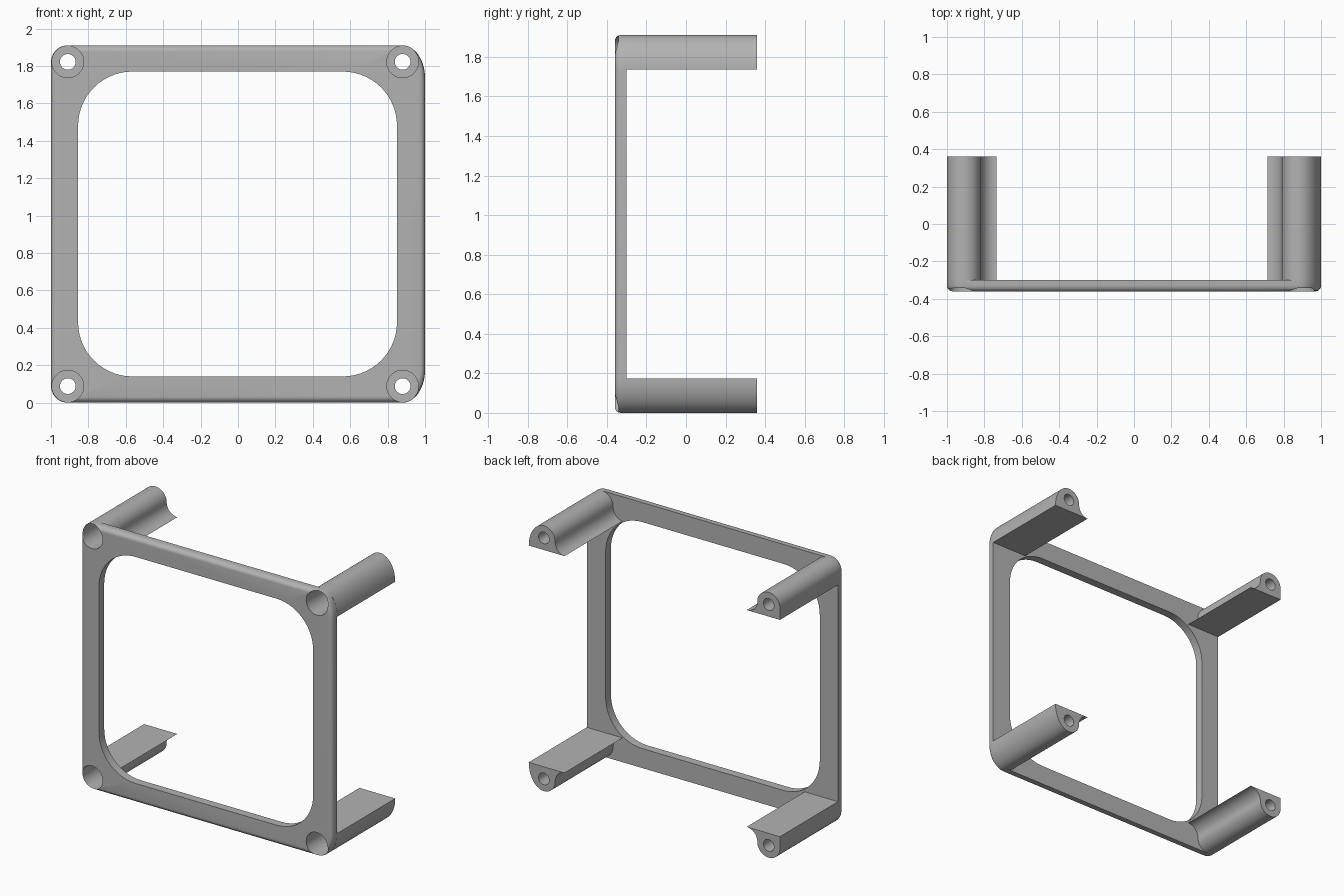
import bpy, bmesh
from math import cos, sin, radians

if "Cube" in bpy.data.objects:
    bpy.data.objects.remove(bpy.data.objects["Cube"], do_unlink=True)

HEIGHT = 1.91
FRONT, PLATE_BACK, BORE_FLOOR, BACK = -0.36, -0.30, 0.24, 0.36
HOLE_Z = 1.822

grey = bpy.data.materials.new("grey")
grey.use_nodes = True
grey.diffuse_color = (0.45, 0.45, 0.45, 1)
grey.node_tree.nodes["Principled BSDF"].inputs["Base Color"].default_value = grey.diffuse_color


def arc(cx, cz, rx, rz, start, end, steps=14):
    angles = [radians(start + (end - start) * i / steps) for i in range(steps + 1)]
    return [(cx + rx * cos(a), cz + rz * sin(a)) for a in angles]


def flip(points):
    return [(x, HEIGHT - z) for x, z in reversed(points)]


def extrude(name, points, y0, y1, round_front=0):
    """Prism from an x-z outline, with an optional rounded front rim."""
    bm = bmesh.new()
    front = bm.faces.new([bm.verts.new((x, y0, z)) for x, z in points])
    rim = list(front.edges)
    out = bmesh.ops.extrude_face_region(bm, geom=[front], use_keep_orig=True)
    for v in out["geom"]:
        if isinstance(v, bmesh.types.BMVert):
            v.co.y = y1
    bmesh.ops.recalc_face_normals(bm, faces=bm.faces)
    if round_front:
        bmesh.ops.bevel(bm, geom=rim, offset=round_front, segments=5,
                        profile=0.5, affect='EDGES')
    mesh = bpy.data.meshes.new(name)
    bm.to_mesh(mesh)
    bm.free()
    mesh.materials.append(grey)
    obj = bpy.data.objects.new(name, mesh)
    bpy.context.collection.objects.link(obj)
    return obj


def cut(obj, cutters):
    for cutter in cutters:
        mod = obj.modifiers.new("cut", 'BOOLEAN')
        mod.operation, mod.solver, mod.object = 'DIFFERENCE', 'EXACT', cutter
    bpy.ops.object.select_all(action='DESELECT')
    bpy.context.view_layer.objects.active = obj
    obj.select_set(True)
    for mod in list(obj.modifiers):
        bpy.ops.object.modifier_apply(modifier=mod.name)
    bpy.ops.object.shade_smooth_by_angle(angle=radians(30))


def circle(x, z, r):
    return arc(x, z, r, r, 0, 360, 40)[:-1]


# Frame outline: round corners on one side, longer elliptical ones on the other
right_corner = arc(0.88, 1.73, 0.12, 0.18, 0, 90)
left_corner = arc(-0.91, 1.82, 0.09, 0.09, 90, 180)
top_edge = right_corner + left_corner
frame = extrude("frame", top_edge + flip(top_edge), FRONT, PLATE_BACK, 0.03)

# Rounded opening
top_opening = arc(0.56, 1.48, 0.29, 0.29, 0, 90) + arc(-0.565, 1.48, 0.29, 0.29, 90, 180)
opening = extrude("opening_cutter", top_opening + flip(top_opening), -1, 1)

# Leg sections: rounded outside, concave flare inside, flat face inward
left_leg = ([(-1, 1.735)] + arc(-0.91, 1.82, 0.09, 0.09, 180, 0, 24)
            + arc(-0.735, 1.82, 0.085, 0.085, 180, 270)[1:])
right_leg = (arc(0.88, 1.735, 0.12, 0.175, 0, 90) + arc(0.88, 1.82, 0.09, 0.09, 90, 180)[1:]
             + arc(0.715, 1.82, 0.075, 0.085, 0, -90)[1:])

cutters = [opening]
frame_cutters = [opening]
for side, section, hole_x in (("right", left_leg, -0.91), ("left", right_leg, 0.88)):
    for level in ("upper", "lower"):
        lower = level == "lower"
        z = HEIGHT - HOLE_Z if lower else HOLE_Z
        bore = extrude("bore_cutter", circle(hole_x, z, 0.085), -1, BORE_FLOOR)
        hole = extrude("hole_cutter", circle(hole_x, z, 0.042), -1, 1)
        leg = extrude(f"{level}_{side}_leg", flip(section) if lower else section,
                      PLATE_BACK, BACK)
        cut(leg, [bore, hole])
        frame_cutters.append(bore)
        cutters += [bore, hole]
cut(frame, frame_cutters)

for cutter in cutters:
    bpy.data.objects.remove(cutter, do_unlink=True)
